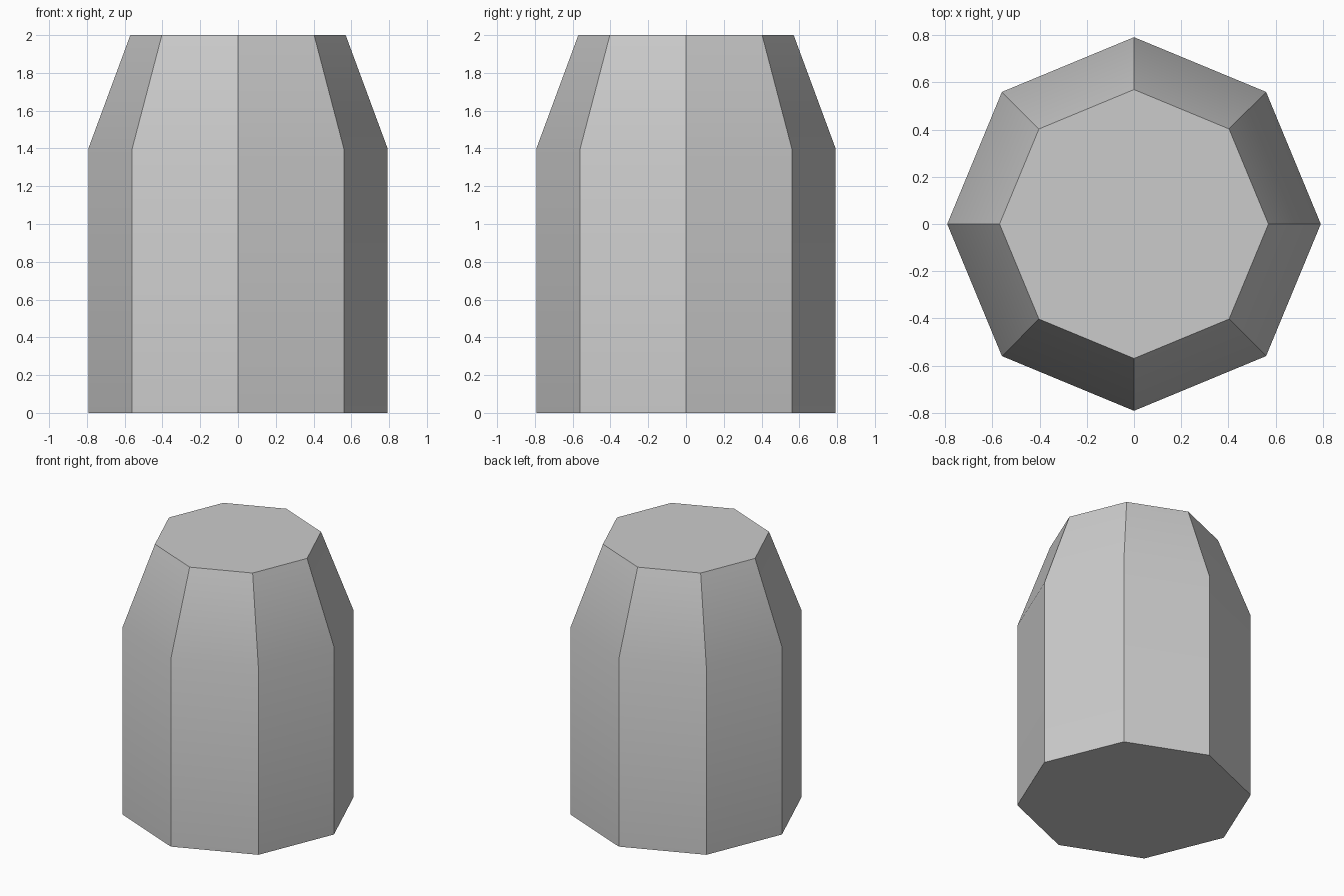
import bpy
import bmesh
from math import cos, sin, tau, radians

cube = bpy.data.objects.get("Cube")
if cube:
    bpy.data.objects.remove(cube, do_unlink=True)

# Single grey material
grey = bpy.data.materials.new("light_grey")
grey.use_nodes = True
colour = (0.6, 0.6, 0.6, 1)
grey.diffuse_color = colour
grey.node_tree.nodes["Principled BSDF"].inputs["Base Color"].default_value = colour

# Octagonal body: straight wall, then a tapered shoulder (radius, height)
SIDES = 8
PROFILE = [(0.792, 0), (0.792, 1.4), (0.57, 2)]

bm = bmesh.new()
rings = [[bm.verts.new((r * cos(tau * i / SIDES), r * sin(tau * i / SIDES), z))
          for i in range(SIDES)] for r, z in PROFILE]
for low, high in zip(rings, rings[1:]):
    for i in range(SIDES):
        j = (i + 1) % SIDES
        bm.faces.new((low[i], low[j], high[j], high[i]))

# Flat bottom and top caps
bm.faces.new(rings[0][::-1])
bm.faces.new(rings[-1])

mesh = bpy.data.meshes.new("tapered_body")
bm.to_mesh(mesh)
bm.free()
mesh.materials.append(grey)
body = bpy.data.objects.new("tapered_body", mesh)
bpy.context.collection.objects.link(body)

# Soft bend at the shoulder, crisp corners and caps
bpy.ops.object.select_all(action="DESELECT")
body.select_set(True)
bpy.context.view_layer.objects.active = body
bpy.ops.object.shade_smooth_by_angle(angle=radians(30))
